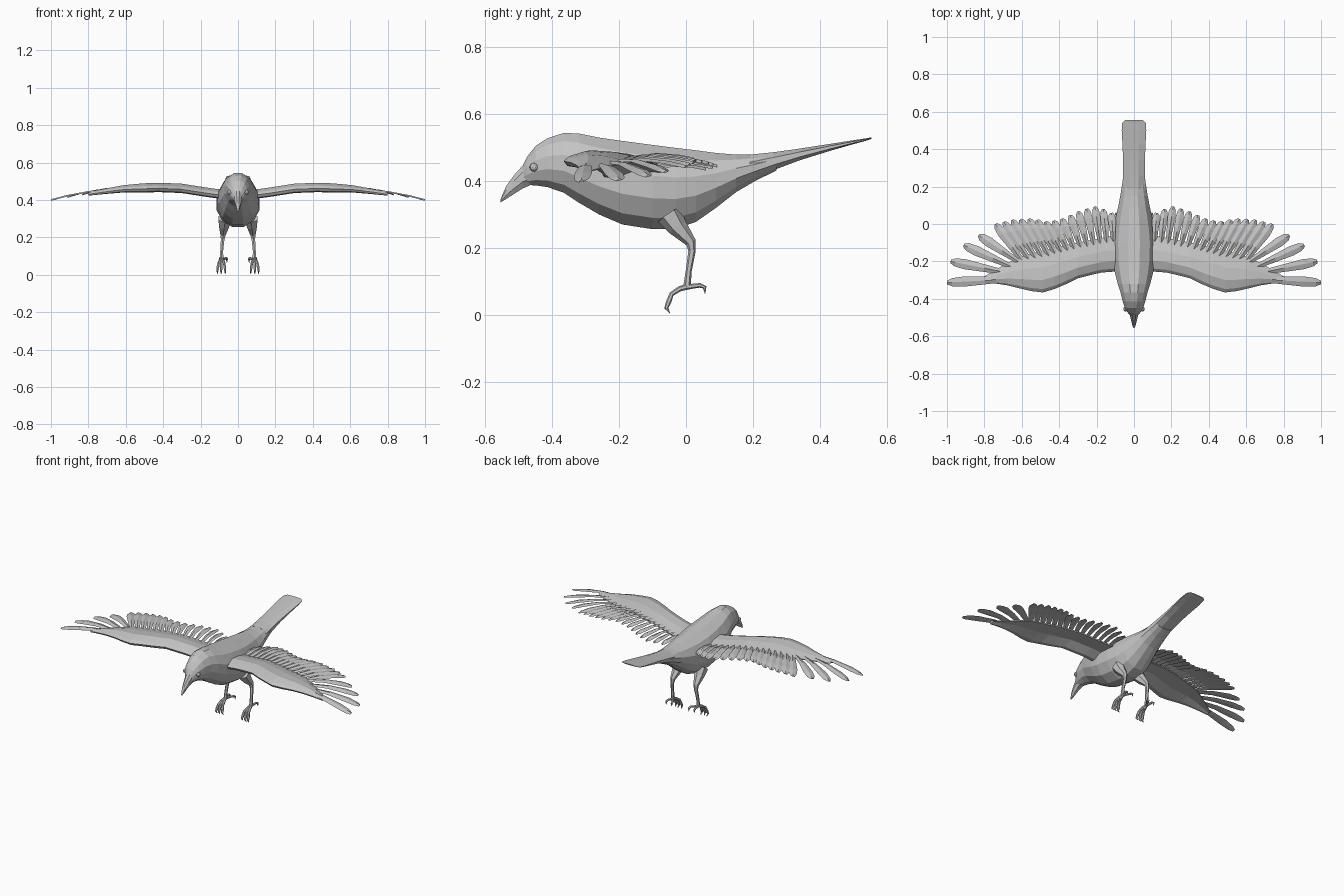
import bpy
import bmesh
import math
from mathutils import Vector

if "Cube" in bpy.data.objects:
    bpy.data.objects.remove(bpy.data.objects["Cube"], do_unlink=True)

plumage = bpy.data.materials.new("plain grey")
plumage.use_nodes = True
grey = (0.55, 0.55, 0.55, 1)
plumage.diffuse_color = grey
plumage.node_tree.nodes["Principled BSDF"].inputs["Base Color"].default_value = grey


def add_loft(bm, rings):
    """Skin a row of closed point rings and cap both ends."""
    loops = [[bm.verts.new(p) for p in ring] for ring in rings]
    count = len(loops[0])
    for a, b in zip(loops, loops[1:]):
        for i in range(count):
            j = (i + 1) % count
            bm.faces.new((a[i], a[j], b[j], b[i]))
    bm.faces.new(loops[0][::-1])
    bm.faces.new(loops[-1])


def finish(bm, name):
    bmesh.ops.recalc_face_normals(bm, faces=bm.faces[:])
    mesh = bpy.data.meshes.new(name)
    bm.to_mesh(mesh)
    bm.free()
    mesh.materials.append(plumage)
    obj = bpy.data.objects.new(name, mesh)
    bpy.context.collection.objects.link(obj)
    return obj


def lerp_table(table, x):
    """Read a value from (x, value) pairs by straight-line blending."""
    for (xa, va), (xb, vb) in zip(table, table[1:]):
        if x <= xb:
            f = max(0, (x - xa) / (xb - xa))
            return va + (vb - va) * f
    return table[-1][1]


def oval_rings(stations, sides):
    """Upright oval rings from (y, bottom, top, half width)."""
    rings = []
    for y, low, high, half in stations:
        mid, tall = (low + high) / 2, (high - low) / 2
        angles = [math.tau * (i + 0.5) / sides for i in range(sides)]
        rings.append([(half * math.cos(a), y, mid + tall * math.sin(a) / math.cos(math.pi / sides))
                      for a in angles])
    return rings


def tube_rings(points, radii, sides=6):
    """Rings square to a bent path."""
    pts = [Vector(p) for p in points]
    rings = []
    for i, p in enumerate(pts):
        way = (pts[min(i + 1, len(pts) - 1)] - pts[max(i - 1, 0)]).normalized()
        u = way.cross(Vector((1, 0, 0))).normalized()
        v = way.cross(u)
        rings.append([p + radii[i] * (u * math.cos(math.tau * k / sides) +
                                      v * math.sin(math.tau * k / sides))
                      for k in range(sides)])
    return rings


# Head and trunk
trunk = [
    (-.492, .39, .44, .018), (-.475, .388, .473, .034), (-.45, .387, .505, .05),
    (-.415, .382, .528, .062), (-.365, .365, .544, .075), (-.32, .335, .542, .09),
    (-.26, .3, .53, .106), (-.19, .27, .52, .117), (-.1, .256, .508, .12),
    (-.03, .258, .499, .113), (.03, .278, .492, .102), (.09, .32, .484, .088),
    (.15, .367, .479, .076), (.21, .402, .479, .066), (.27, .431, .486, .058),
]
bm = bmesh.new()
add_loft(bm, oval_rings(trunk, 12))
finish(bm, "body")

# Tail
tail = [
    (.19, .4, .479, .066), (.26, .432, .486, .064), (.34, .462, .497, .063),
    (.43, .49, .511, .067), (.5, .51, .522, .071), (.54, .521, .528, .068),
    (.555, .526, .531, .052),
]
bm = bmesh.new()
add_loft(bm, oval_rings(tail, 8))
finish(bm, "tail")

# Beak
beak = [
    (-.555, .336, .345, .004), (-.538, .346, .385, .011), (-.515, .361, .417, .017),
    (-.488, .378, .447, .024), (-.46, .39, .455, .032),
]
bm = bmesh.new()
add_loft(bm, oval_rings(beak, 8))
finish(bm, "beak")

# Wing outline by distance from the body: front edge, back edge, upper height
front_edge = [(.05, -.25), (.18, -.26), (.3, -.29), (.4, -.34), (.5, -.37),
              (.6, -.347), (.7, -.322), (.8, -.313)]
back_edge = [(.05, -.05), (.2, -.08), (.4, -.12), (.6, -.17), (.7, -.22), (.8, -.28)]
crest = [(.05, .45), (.18, .468), (.3, .487), (.45, .493), (.6, .481), (.7, .463), (.8, .443)]
thickness = [(.05, .05), (.5, .05), (.8, .02)]
# Wing section: position along the chord, height through the thickness
section = [(0, .4), (.08, .7), (.3, 1), (.6, .9), (1, .5), (1, .35), (.5, .4), (.2, 0), (.05, .1)]

# Feather tips and roots along the wing
tip_y = [(.12, .06), (.2, .095), (.28, .075), (.38, .03), (.46, .01), (.55, .028),
         (.65, .022), (.74, 0)]
tip_z = [(.12, .435), (.3, .455), (.5, .468), (.7, .45), (.85, .425), (1, .4)]
blade = [(0, .45), (.4, .75), (.75, 1), (.92, .8), (1, .35)]
primaries = [(.83, -.06, .62, -.2), (.91, -.113, .65, -.23),
             (.98, -.2, .68, -.26), (1, -.313, .66, -.295)]
inner_count = 15


def add_feather(bm, root, tip, half, side):
    """Thin blade with a raised shaft and a rounded end."""
    root, tip = Vector(root), Vector(tip)
    way = tip - root
    across = Vector((way.y, -way.x, 0)).normalized() * half
    rings = []
    for t, w in blade:
        p = root + way * t + Vector((0, 0, .012 * math.sin(math.pi * t)))
        ring = [p - across * w, p + Vector((0, 0, .004)), p + across * w - Vector((0, 0, .004)),
                p - Vector((0, 0, .003))]
        rings.append([(q.x * side, q.y, q.z) for q in ring])
    add_loft(bm, rings)


for label, side in (("left", 1), ("right", -1)):
    # Wing arm
    bm = bmesh.new()
    rings = []
    for i in range(13):
        x = .05 + .75 * i / 12
        y0, y1 = lerp_table(front_edge, x), lerp_table(back_edge, x)
        top, deep = lerp_table(crest, x), lerp_table(thickness, x)
        rings.append([(side * x, y0 + (y1 - y0) * u, top - deep + deep * h) for u, h in section])
    add_loft(bm, rings)
    finish(bm, label + "_wing")

    # Flight feathers
    bm = bmesh.new()
    for i in range(inner_count):
        f = i / (inner_count - 1)
        tx, rx = .12 + .62 * f, .11 + .48 * f
        root = (rx, lerp_table(back_edge, rx) - .04, lerp_table(crest, rx) - .022)
        add_feather(bm, root, (tx, lerp_table(tip_y, tx), lerp_table(tip_z, tx)),
                    .021 + .004 * f, side)
    for tx, ty, rx, ry in primaries:
        add_feather(bm, (rx, ry, lerp_table(crest, rx) - .015),
                    (tx, ty, lerp_table(tip_z, tx)), .027, side)
    finish(bm, label + "_flight_feathers")

    # Eye
    bm = bmesh.new()
    bmesh.ops.create_icosphere(bm, subdivisions=2, radius=.013)
    bmesh.ops.translate(bm, verts=bm.verts[:], vec=(side * .045, -.455, .441))
    finish(bm, label + "_eye")

    # Leg
    bm = bmesh.new()
    path = [(.07, -.05, .3), (.075, -.025, .262), (.08, .015, .216), (.082, .018, .19),
            (.087, .008, .13), (.088, .003, .085)]
    add_loft(bm, tube_rings([(side * x, y, z) for x, y, z in path],
                            [.04, .03, .016, .011, .009, .011]))
    finish(bm, label + "_leg")

    # Toes with hooked claws
    bm = bmesh.new()
    for spread in (-.018, .002, .02):
        path = [(0, .005, .085), (.4, -.02, .077), (.8, -.043, .062), (1, -.052, .038),
                (1.1, -.059, .02), (1.1, -.048, .004)]
        add_loft(bm, tube_rings([(side * (.088 + spread * s), y, z) for s, y, z in path],
                                [.009, .008, .007, .008, .006, .001]))
    for spread in (-.026, .008):
        path = [(0, 0, .083), (.5, .025, .086), (1, .042, .088), (1.1, .056, .082),
                (1.1, .057, .064)]
        add_loft(bm, tube_rings([(side * (.088 + spread * s), y, z) for s, y, z in path],
                                [.009, .007, .007, .006, .001]))
    finish(bm, label + "_toes")
